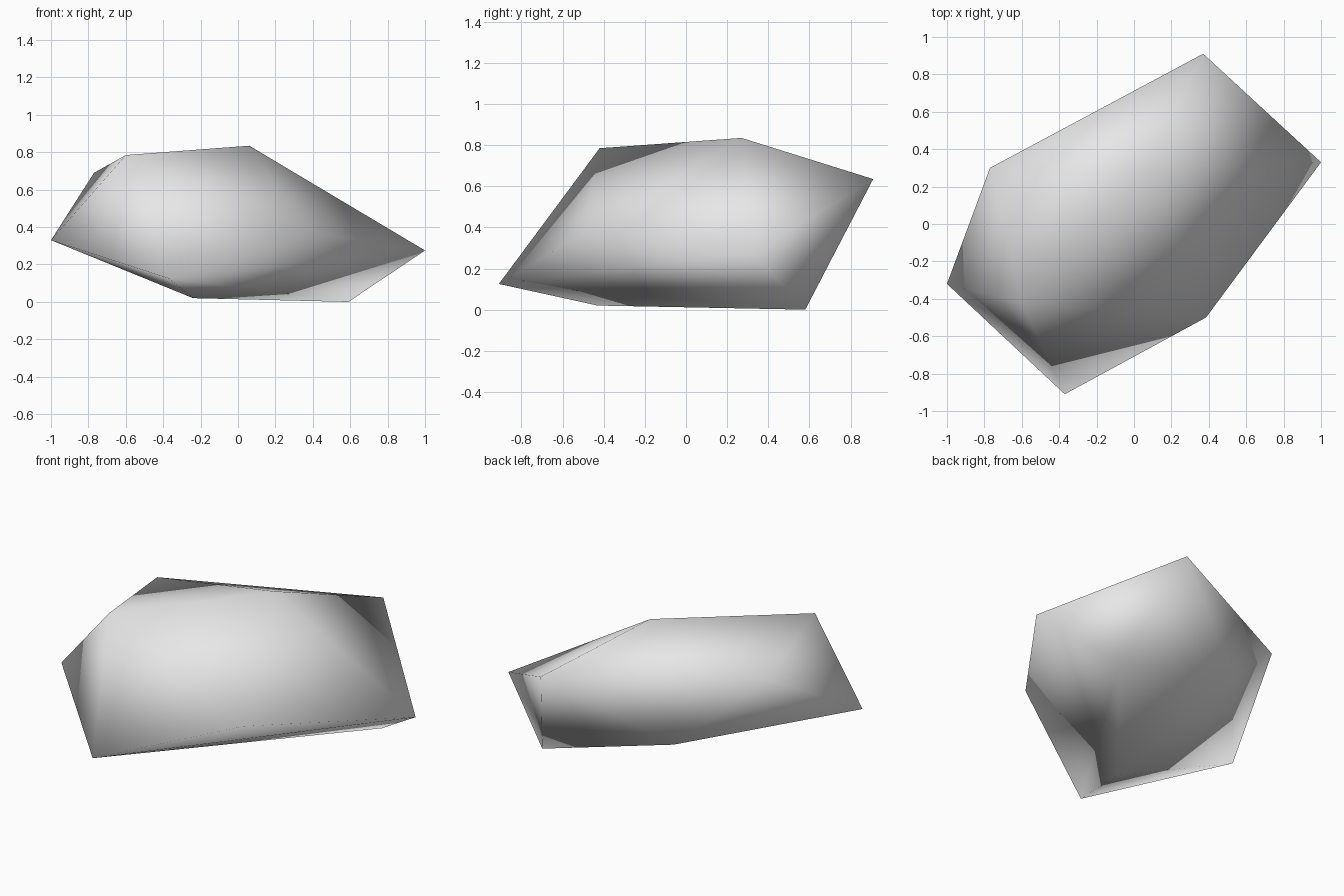
import bpy
import bmesh

cube = bpy.data.objects.get("Cube")
if cube:
    bpy.data.objects.remove(cube, do_unlink=True)

# Stone colour
stone = bpy.data.materials.new("pale_grey_stone")
stone.use_nodes = True
colour = (0.8, 0.8, 0.8, 1.0)
stone.diffuse_color = colour
stone.node_tree.nodes["Principled BSDF"].inputs["Base Color"].default_value = colour

# Corners of the faceted rock
crown = [(-0.77, 0.30, 0.69), (-0.60, -0.42, 0.785), (0.06, 0.27, 0.835), (0.37, 0.91, 0.635)]
girdle = [(-1.0, -0.32, 0.33), (-0.285, 0.53, 0.24), (1.0, 0.33, 0.275), (0.385, -0.50, 0.37)]
foot = [(-0.37, -0.91, 0.125), (-0.24, -0.43, 0.02), (0.59, 0.58, 0.0)]

# Skin the corners with a closed convex shell
bm = bmesh.new()
for corner in crown + girdle + foot:
    bm.verts.new(corner)
bmesh.ops.convex_hull(bm, input=bm.verts[:])
bmesh.ops.recalc_face_normals(bm, faces=bm.faces[:])
for face in bm.faces:
    face.smooth = True

mesh = bpy.data.meshes.new("rock")
bm.to_mesh(mesh)
bm.free()
mesh.materials.append(stone)
rock = bpy.data.objects.new("rock", mesh)
bpy.context.collection.objects.link(rock)
